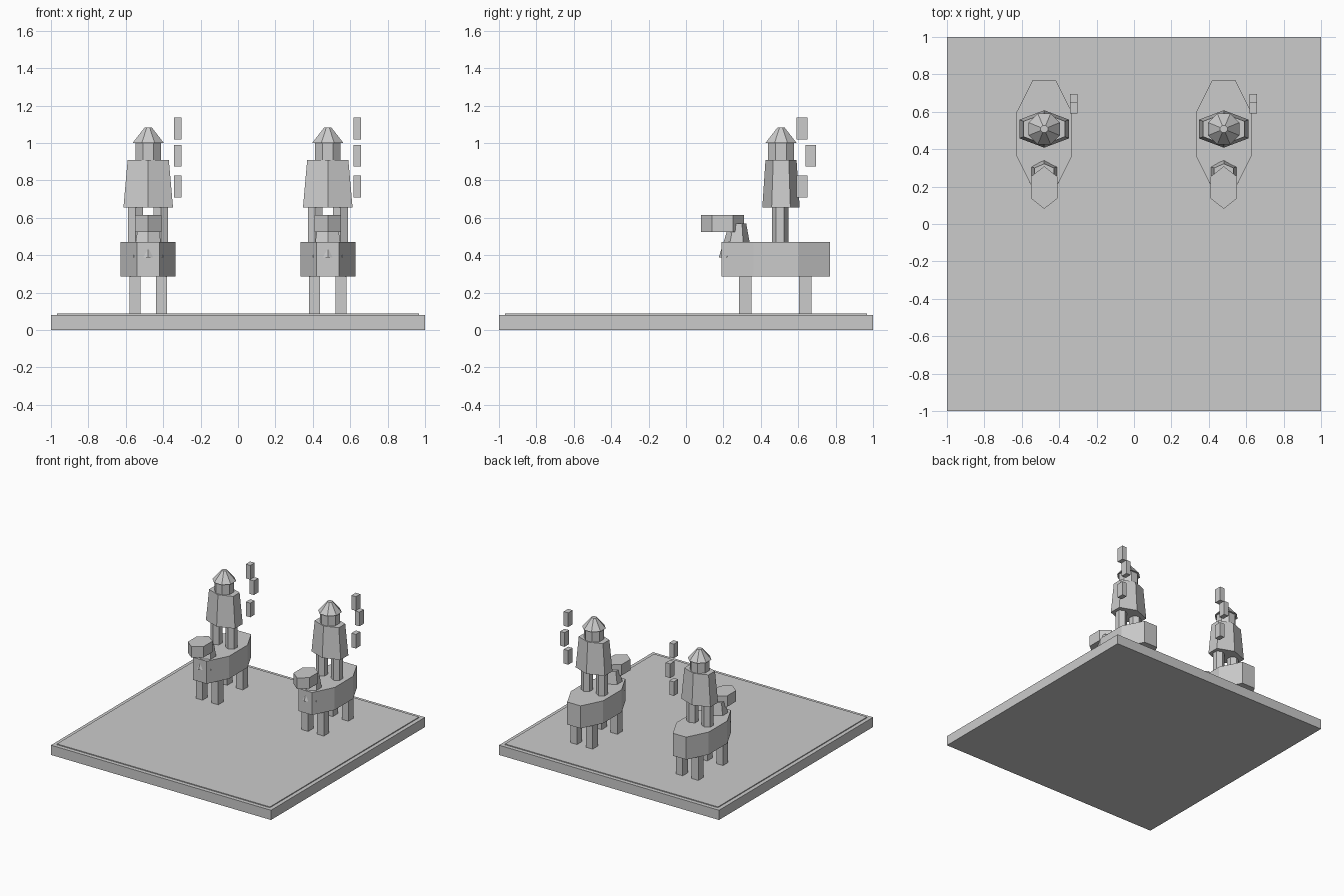
import bpy, bmesh, math

if "Cube" in bpy.data.objects:
    bpy.data.objects.remove(bpy.data.objects["Cube"])

grey = bpy.data.materials.new("plain_grey")
grey.diffuse_color = (0.6, 0.6, 0.6, 1)
grey.use_nodes = True
grey.node_tree.nodes["Principled BSDF"].inputs["Base Color"].default_value = grey.diffuse_color


def finish(name, bm):
    bmesh.ops.recalc_face_normals(bm, faces=bm.faces[:])
    me = bpy.data.meshes.new(name)
    bm.to_mesh(me)
    bm.free()
    me.materials.append(grey)
    ob = bpy.data.objects.new(name, me)
    bpy.context.collection.objects.link(ob)
    return ob


def box(name, centre, size):
    bm = bmesh.new()
    bmesh.ops.create_cube(bm, size=1)
    for v in bm.verts:
        v.co = [c + a * s for a, s, c in zip(v.co, size, centre)]
    return finish(name, bm)


def prism(name, n, phase, low, high):
    """Tapered n-sided prism; each end is (x, y, z, radius_x, radius_y)."""
    bm = bmesh.new()
    rings = []
    for x, y, z, rx, ry in (low, high):
        angles = [phase + 2 * math.pi * i / n for i in range(n)]
        rings.append([bm.verts.new((x + rx * math.cos(a), y + ry * math.sin(a), z))
                      for a in angles])
    a, b = rings
    bm.faces.new(a)
    bm.faces.new(b)
    for i in range(n):
        j = (i + 1) % n
        bm.faces.new((a[i], a[j], b[j], b[i]))
    return finish(name, bm)


HEX = math.pi / 2      # hexagons point to front and back
OCT = math.pi / 8      # octagons have flat sides to the axes

# Base board with a thin raised panel
box("base_board", (0, 0, 0.04), (2, 2, 0.08))
box("base_panel", (0, 0, 0.0825), (1.936, 1.936, 0.009))

for cx in (-0.48, 0.48):
    # Mount: body, legs, neck and head
    prism("mount_body", 8, OCT, (cx, 0.48, 0.285, 0.159, 0.314), (cx, 0.48, 0.47, 0.159, 0.314))
    for sx in (-0.071, 0.071):
        for y in (0.317, 0.637):
            box("mount_leg", (cx + sx, y, 0.187), (0.06, 0.066, 0.204))
    prism("mount_neck", 6, HEX, (cx, 0.265, 0.387, 0.092, 0.09), (cx, 0.277, 0.57, 0.06, 0.045))
    prism("mount_head", 6, HEX, (cx, 0.195, 0.525, 0.083, 0.114), (cx, 0.195, 0.615, 0.083, 0.114))

    # Rider: legs, coat, head and hat
    for sx in (-0.068, 0.068):
        prism("rider_leg", 6, HEX, (cx + sx, 0.503, 0.465, 0.045, 0.044),
              (cx + sx, 0.503, 0.66, 0.045, 0.044))
    prism("rider_coat", 6, HEX, (cx, 0.508, 0.655, 0.153, 0.1), (cx, 0.508, 0.91, 0.127, 0.083))
    prism("rider_head", 8, OCT, (cx, 0.508, 0.905, 0.075, 0.075), (cx, 0.508, 1.0, 0.075, 0.075))
    prism("rider_hat", 8, OCT, (cx, 0.508, 1.0, 0.09, 0.09), (cx, 0.508, 1.082, 0.021, 0.021))

    # Three floating blocks beside the rider
    for y, z in ((0.62, 0.767), (0.667, 0.932), (0.62, 1.077)):
        box("floating_block", (cx + 0.157, y, z), (0.041, 0.057, 0.116))
